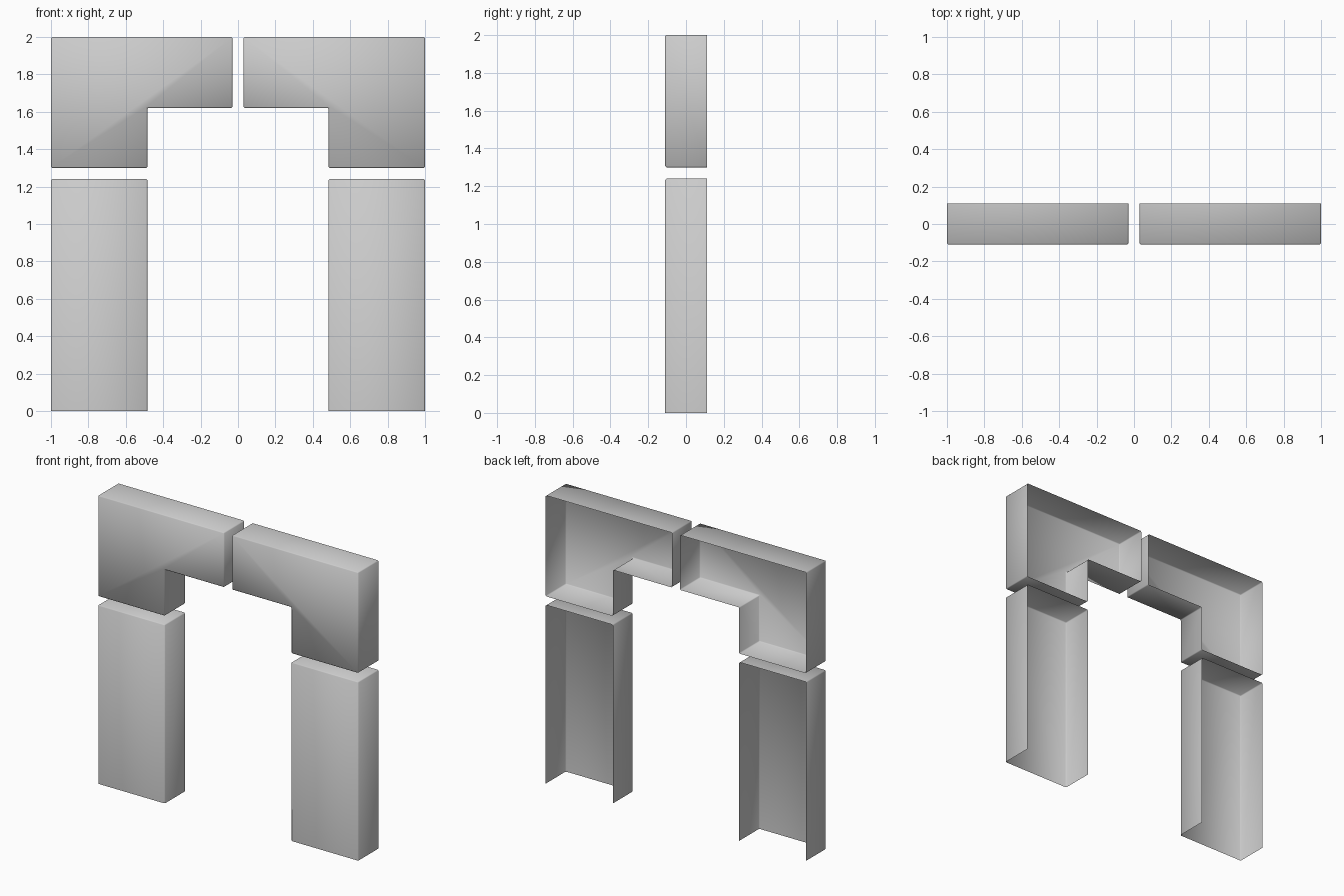
import bpy, bmesh, math

cube = bpy.data.objects.get("Cube")
if cube:
    bpy.data.objects.remove(cube, do_unlink=True)

GREY = (0.6, 0.6, 0.6, 1)
FRONT, BACK = -0.11, 0.11

mat = bpy.data.materials.new("plain grey")
mat.use_nodes = True
mat.diffuse_color = GREY
mat.node_tree.nodes["Principled BSDF"].inputs["Base Color"].default_value = GREY


def open_shell(name, outline, side, open_bottom=False):
    """Front panel with thin walls running back; the back stays open."""
    bm = bmesh.new()
    front = [bm.verts.new((side * x, FRONT, z)) for x, z in outline]
    back = [bm.verts.new((side * x, BACK, z)) for x, z in outline]
    bm.faces.new(front)
    for i in range(len(outline)):
        j = (i + 1) % len(outline)
        if open_bottom and outline[i][1] == outline[j][1] == 0:
            continue
        bm.faces.new((front[j], front[i], back[i], back[j]))
    bmesh.ops.recalc_face_normals(bm, faces=bm.faces)
    # Make the front panel face forward
    panel = min(bm.faces, key=lambda f: f.calc_center_median().y)
    if panel.normal.y > 0:
        bmesh.ops.reverse_faces(bm, faces=bm.faces)
    # Soften the folded edges
    folds = [e for e in bm.edges if len(e.link_faces) == 2]
    bmesh.ops.bevel(bm, geom=folds, offset=0.006, segments=1,
                    profile=0.5, affect='EDGES')
    mesh = bpy.data.meshes.new(name)
    bm.to_mesh(mesh)
    bm.free()
    obj = bpy.data.objects.new(name, mesh)
    bpy.context.collection.objects.link(obj)
    mesh.materials.append(mat)
    bpy.ops.object.select_all(action='DESELECT')
    obj.select_set(True)
    bpy.context.view_layer.objects.active = obj
    bpy.ops.object.shade_smooth_by_angle(angle=math.radians(60))


# Upright leg and L-shaped corner cover, outlined in x and z
LEG = [(0.485, 0), (1, 0), (1, 1.24), (0.485, 1.24)]
CORNER = [(0.03, 1.62), (0.485, 1.62), (0.485, 1.3),
          (1, 1.3), (1, 2), (0.03, 2)]

for label, side in (("left", 1), ("right", -1)):
    open_shell(label + "_leg_cover", LEG, side, open_bottom=True)
    open_shell(label + "_corner_cover", CORNER, side)
